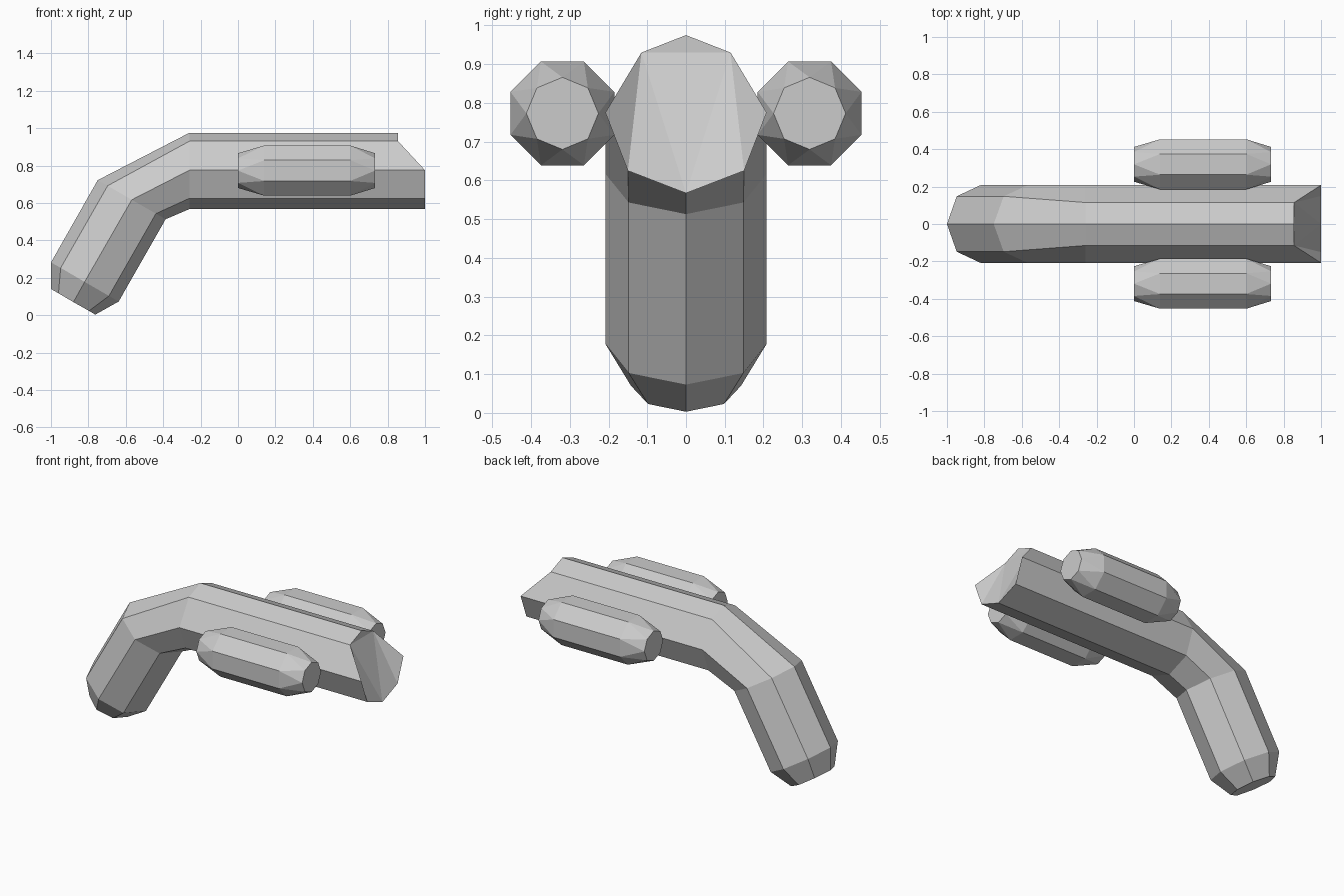
import bpy, bmesh
from math import sin, cos, pi, radians

if "Cube" in bpy.data.objects:
    bpy.data.objects.remove(bpy.data.objects["Cube"])


def finish(name, bm):
    bmesh.ops.recalc_face_normals(bm, faces=bm.faces)
    me = bpy.data.meshes.new(name)
    bm.to_mesh(me)
    bm.free()
    ob = bpy.data.objects.new(name, me)
    bpy.context.collection.objects.link(ob)
    return ob


# Bent body: each section lists (x, z) from top to bottom, plus its half widths
straight_z = [0.975, 0.93, 0.775, 0.625, 0.567]
sections = [
    ([(-1.0, .14), (-.96, .117), (-.88, .07), (-.797, .023), (-.763, .003)], (.098, .142, .098)),
    ([(-1.0, .282), (-.948, .253), (-.82, .178), (-.69, .103), (-.638, .073)], (.148, .208, .148)),
    ([(-.75, .722), (-.697, .692), (-.568, .617), (-.439, .543), (-.387, .513)], (.148, .208, .148)),
    ([(-.26, z) for z in straight_z], (.115, .208, .15)),
    (list(zip([.856, .856, 1, 1, 1], straight_z)), (.115, .208, .15)),
]
bm = bmesh.new()
rings = []
for pts, widths in sections:
    ys = (0, *widths, 0)
    loop = [(x, y, z) for (x, z), y in zip(pts, ys)]
    loop += [(x, -y, z) for x, y, z in loop[3:0:-1]]
    rings.append([bm.verts.new(p) for p in loop])
for a, b in zip(rings, rings[1:]):
    for i in range(8):
        j = (i + 1) % 8
        bm.faces.new((a[i], a[j], b[j], b[i]))
bm.faces.new(rings[0])

# Slanted nose facets (0 top, 1/7 upper, 2/6 side, 3/5 lower, 4 bottom)
for tri in ((0, 1, 7), (1, 2, 3), (1, 3, 4), (1, 4, 7), (7, 4, 5), (7, 5, 6)):
    bm.faces.new([rings[-1][i] for i in tri])
finish("body", bm)


# Side pods: octagonal barrels with smaller, twisted end rings
def pod(name, side):
    bm = bmesh.new()
    for x, r, turn in ((0, .093, 0), (.14, .145, pi / 8), (.6, .145, pi / 8), (.733, .093, 0)):
        for k in range(8):
            a = turn + k * pi / 4
            bm.verts.new((x, side * .319 + r * cos(a), .773 + r * sin(a)))
    bmesh.ops.convex_hull(bm, input=bm.verts)
    bmesh.ops.dissolve_limit(bm, angle_limit=radians(1), verts=bm.verts, edges=bm.edges)
    finish(name, bm)


for name, side in (("left_pod", 1), ("right_pod", -1)):
    pod(name, side)
